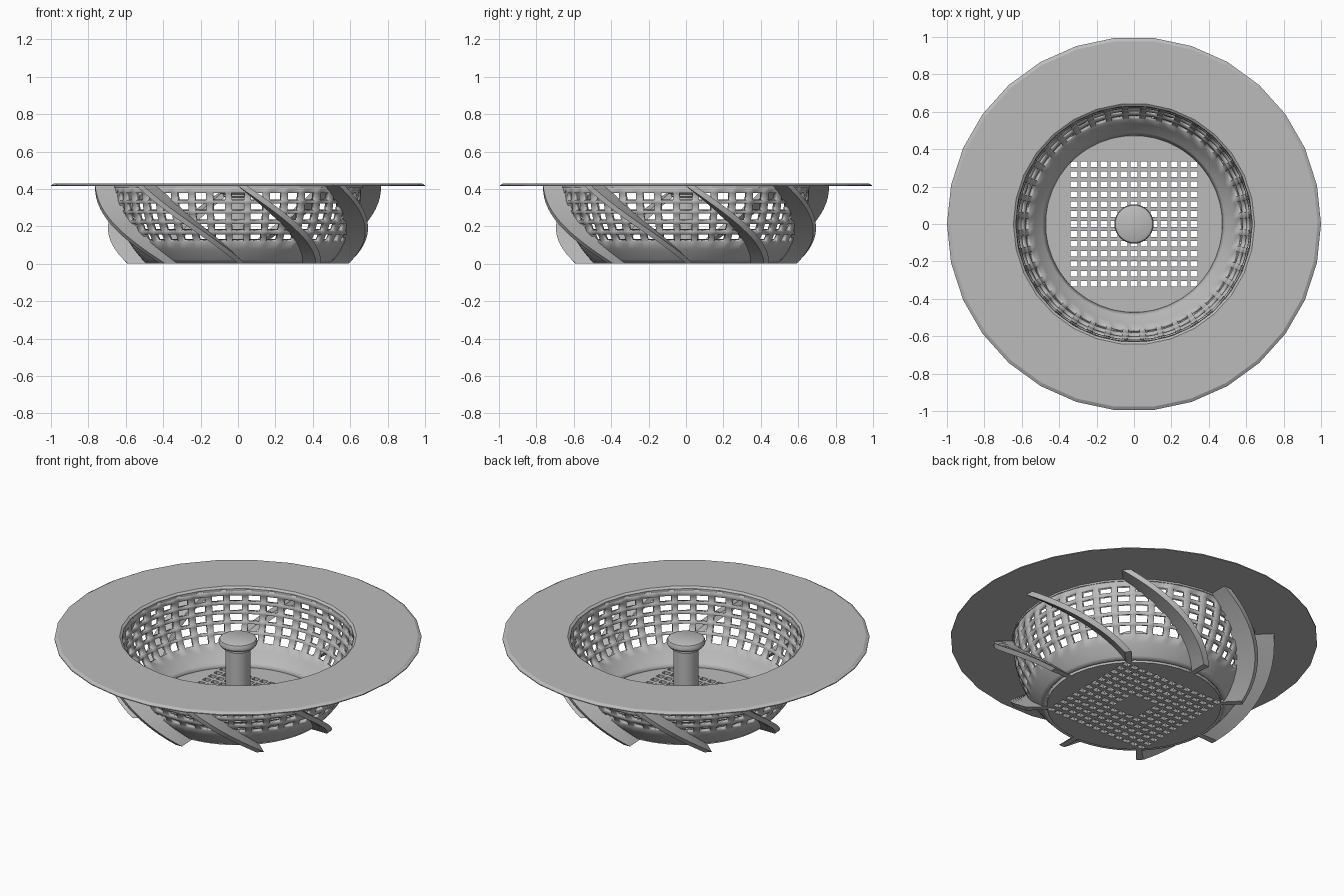
import bpy, bmesh
from math import radians, cos, sin, hypot
from mathutils import Matrix

cube = bpy.data.objects.get("Cube")
if cube:
    bpy.data.objects.remove(cube)

grey = bpy.data.materials.new("light_grey")
grey.use_nodes = True
grey.diffuse_color = (0.5, 0.5, 0.5, 1)
grey.node_tree.nodes["Principled BSDF"].inputs["Base Color"].default_value = (0.5, 0.5, 0.5, 1)

TOP = 0.415      # underside of the flange
WALL = 0.028     # bowl wall thickness


def bowl_radius(z):
    """Middle of the curved bowl wall at height z."""
    t = min(max(z / 0.42, 0), 1)
    return 0.47 + 0.175 * (1 - (1 - t) ** 2.5)


def polar(r, degrees, z):
    a = radians(degrees)
    return (r * cos(a), r * sin(a), z)


def finish(name, bm, recalc=True):
    if recalc:
        bmesh.ops.recalc_face_normals(bm, faces=bm.faces)
    mesh = bpy.data.meshes.new(name)
    bm.to_mesh(mesh)
    bm.free()
    obj = bpy.data.objects.new(name, mesh)
    bpy.context.collection.objects.link(obj)
    mesh.materials.append(grey)
    return obj


def smooth(obj):
    bpy.ops.object.select_all(action='DESELECT')
    obj.select_set(True)
    bpy.context.view_layer.objects.active = obj
    bpy.ops.object.shade_smooth_by_angle(angle=radians(30))


def lathe(name, profile, sides, closed=False):
    """Spin (radius, height) points; an open profile gets capped ends."""
    bm = bmesh.new()
    rings = [[bm.verts.new(polar(r, 360 * i / sides, z)) for i in range(sides)]
             for r, z in profile]
    pairs = list(zip(rings, rings[1:]))
    if closed:
        pairs.append((rings[-1], rings[0]))
    else:
        bm.faces.new(rings[0])
        bm.faces.new(rings[-1])
    for low, high in pairs:
        for i in range(sides):
            j = (i + 1) % sides
            bm.faces.new((low[i], low[j], high[j], high[i]))
    return finish(name, bm)


# Wide flat flange with a bevelled rim
lathe("flange", [(0.632, 0.405), (0.665, 0.405), (0.665, TOP), (1.0, TOP),
                 (1.0, 0.42), (0.982, 0.43), (0.645, 0.43), (0.632, 0.42)], 30, True)

# Perforated bowl wall: a grid of panels with the openings left out
COLUMNS, HOLE_ROWS = 40, 5
pitch = 360 / COLUMNS
half = 2.95
angles = []
for c in range(COLUMNS):
    angles += [c * pitch - half, c * pitch + half]
heights = [0.012, 0.03, 0.055, 0.085]
first_hole = len(heights)
for row in range(HOLE_ROWS):
    z = 0.125 + row * 0.054
    heights += [z, z + 0.038]
heights.append(TOP)

bm = bmesh.new()
grid = [[bm.verts.new(polar(bowl_radius(z), a, z)) for a in angles] for z in heights]
for k in range(len(heights) - 1):
    hole_row = first_hole <= k < len(heights) - 2 and (k - first_hole) % 2 == 0
    for i in range(len(angles)):
        if hole_row and i % 2 == 0:
            continue
        j = (i + 1) % len(angles)
        bm.faces.new((grid[k][i], grid[k][j], grid[k + 1][j], grid[k + 1][i]))
bowl = finish("bowl_wall", bm, recalc=False)
shell = bowl.modifiers.new("thickness", 'SOLIDIFY')
shell.thickness = WALL
shell.offset = 0
smooth(bowl)

# Floor disc with a square grid of openings, solid beneath the post
floor = lathe("bowl_floor", [(0.475, 0), (0.475, 0.02)], 40)
bm = bmesh.new()
for ix in range(-6, 7):
    for iy in range(-6, 7):
        x, y = ix * 0.0533, iy * 0.0533
        if hypot(x, y) > 0.1:
            place = Matrix.Translation((x, y, 0.01)) @ Matrix.Diagonal((0.038, 0.03, 0.1, 1))
            bmesh.ops.create_cube(bm, size=1, matrix=place)
cutter = finish("floor_hole_cutter", bm)
cutter.hide_render = True
cutter.hide_viewport = True
cutter.display_type = 'WIRE'
cut = floor.modifiers.new("holes", 'BOOLEAN')
cut.operation = 'DIFFERENCE'
cut.solver = 'EXACT'
cut.object = cutter

# Central post with a collar and a rounded knob
post = lathe("lift_post", [(0.068, 0.01), (0.068, 0.355), (0.08, 0.36), (0.08, 0.37),
                           (0.098, 0.378), (0.105, 0.39), (0.105, 0.405),
                           (0.1, 0.415), (0.086, 0.422)], 32)
smooth(post)

# Eight spiral vanes, each twisting an eighth of a turn down the bowl
STEPS, TWIST, THICK = 20, 45, 3.8
for n in range(8):
    bm = bmesh.new()
    sections = []
    for s in range(STEPS + 1):
        z = TOP * s / STEPS
        a = n * 45 + TWIST * (1 - s / STEPS)
        r = bowl_radius(z)
        sections.append([bm.verts.new(polar(rad, ang, z)) for rad, ang in
                         ((r, a), (r + 0.12, a), (r + 0.12, a + THICK), (r, a + THICK))])
    for low, high in zip(sections, sections[1:]):
        for i in range(4):
            j = (i + 1) % 4
            bm.faces.new((low[i], low[j], high[j], high[i]))
    bm.faces.new(sections[0])
    bm.faces.new(sections[-1])
    smooth(finish("spiral_vane_%d" % (n + 1), bm))
